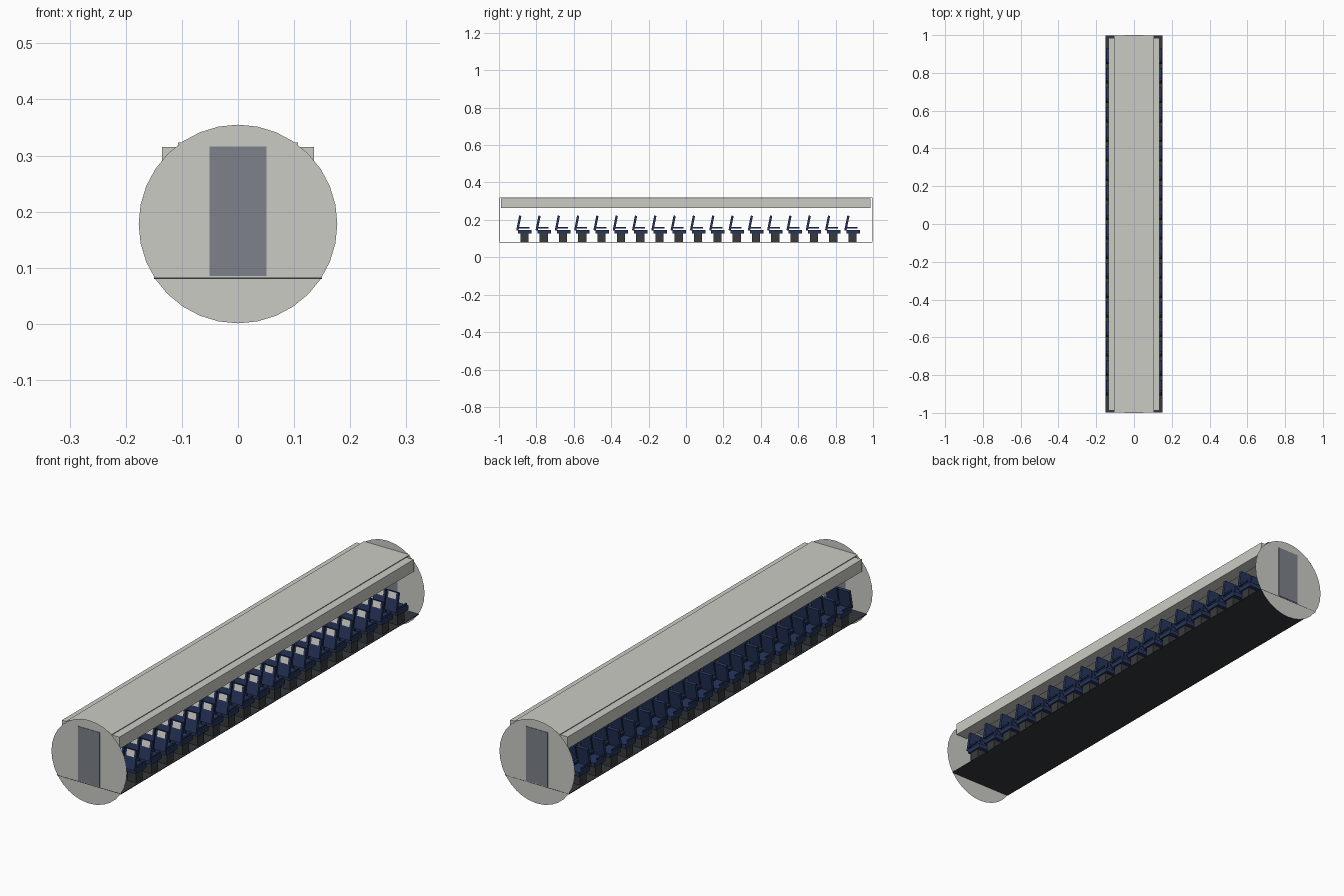
import bpy, bmesh, math
from mathutils import Matrix, Vector

cube = bpy.data.objects.get("Cube")
if cube:
    bpy.data.objects.remove(cube)


def material(name, rgb):
    m = bpy.data.materials.new(name)
    m.use_nodes = True
    m.diffuse_color = (*rgb, 1)
    m.node_tree.nodes["Principled BSDF"].inputs["Base Color"].default_value = (*rgb, 1)
    return m


PANEL = material("warm_light_grey", (0.6, 0.6, 0.56))
DOOR = material("slate_grey", (0.21, 0.22, 0.26))
FLOOR = material("charcoal", (0.035, 0.04, 0.045))
FRAME = material("dark_grey", (0.04, 0.042, 0.046))
FABRIC = material("navy_blue", (0.02, 0.036, 0.11))
COVER = material("off_white", (0.66, 0.65, 0.6))


def add_box(bm, lo, hi, mat_index=0, tilt=0):
    """Box between two corners, tilted about x around its centre."""
    lo, hi = Vector(lo), Vector(hi)
    matrix = (Matrix.Translation((lo + hi) / 2) @ Matrix.Rotation(tilt, 4, 'X')
              @ Matrix.Diagonal((*(hi - lo), 1)))
    verts = bmesh.ops.create_cube(bm, size=1, matrix=matrix)["verts"]
    for f in {f for v in verts for f in v.link_faces}:
        f.material_index = mat_index


def make_mesh(name, bm, mats):
    mesh = bpy.data.meshes.new(name)
    bm.to_mesh(mesh)
    bm.free()
    for m in mats:
        mesh.materials.append(m)
    return mesh


def place(name, mesh, location=(0, 0, 0)):
    ob = bpy.data.objects.new(name, mesh)
    ob.location = location
    bpy.context.collection.objects.link(ob)
    return ob


def box(name, lo, hi, mat):
    bm = bmesh.new()
    add_box(bm, lo, hi)
    return place(name, make_mesh(name, bm, [mat]))


# Floor and ceiling panels
box("floor", (-0.15, -0.998, 0.08), (0.15, 0.998, 0.083), FLOOR)
box("ceiling", (-0.107, -0.998, 0.32), (0.107, 0.998, 0.323), PANEL)

# Overhead lockers
for side, x0, x1 in (("left", 0.08, 0.135), ("right", -0.135, -0.08)):
    box(side + "_overhead_locker", (x0, -0.988, 0.264), (x1, 0.986, 0.315), PANEL)

# Round end bulkheads with a door in each
bm = bmesh.new()
bmesh.ops.create_circle(bm, cap_ends=True, segments=32, radius=0.177,
                        matrix=Matrix.Rotation(math.pi / 2, 4, 'X'))
bulkhead = make_mesh("bulkhead", bm, [PANEL])
for end, y in (("front", -0.998), ("back", 0.998)):
    place(end + "_bulkhead", bulkhead, (0, y, 0.178))
    box(end + "_door", (-0.051, y - 0.002, 0.085), (0.051, y + 0.002, 0.316), DOOR)

# One seat: pedestal, cushion, armrests, leaning back and headrest cover
bm = bmesh.new()
LEAN = -0.2
add_box(bm, (-0.02, -0.022, 0.083), (0.02, 0.022, 0.13), 0)
add_box(bm, (-0.027, -0.033, 0.128), (0.027, 0.039, 0.146), 1)
add_box(bm, (-0.027, -0.036, 0.143), (0.027, -0.024, 0.223), 1, LEAN)
add_box(bm, (-0.018, -0.031, 0.195), (0.018, -0.022, 0.221), 2, LEAN)
for x in (-0.027, 0.027):
    add_box(bm, (x - 0.003, -0.034, 0.154), (x + 0.003, 0.026, 0.161), 1)
seat = make_mesh("seat", bm, [FRAME, FABRIC, COVER])

# Rows of paired seats either side of the aisle
ROWS, PITCH = 18, 0.1032
for row in range(ROWS):
    for column, x in enumerate((-0.122, -0.063, 0.063, 0.122)):
        place(f"seat_row_{row + 1}_column_{column + 1}", seat, (x, -0.864 + row * PITCH, 0))
